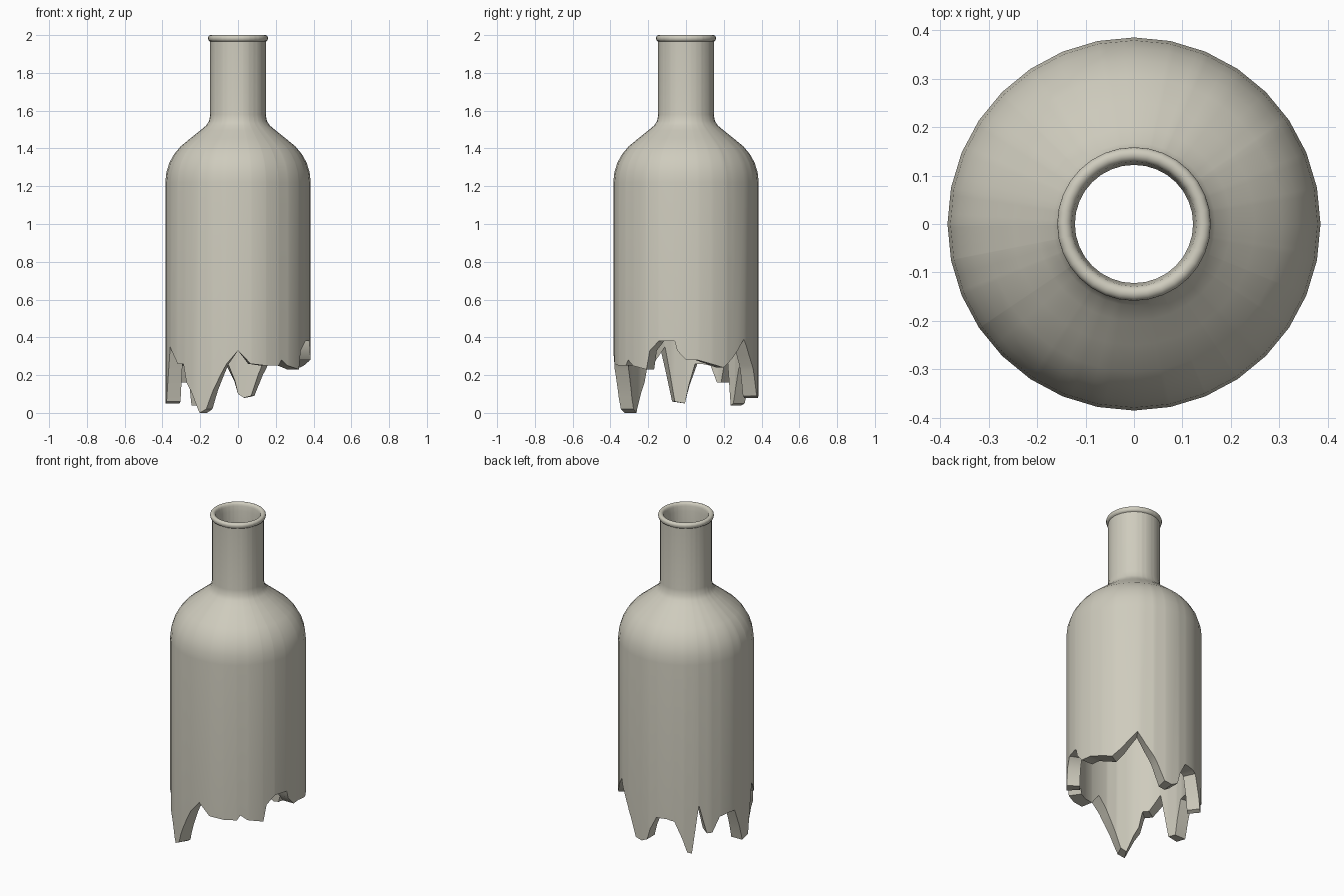
import bpy, bmesh, math

if "Cube" in bpy.data.objects:
    bpy.data.objects.remove(bpy.data.objects["Cube"])

SIDES = 32
STEP = 360 / SIDES

# broken lower edge: angle in degrees (0 = +x, 270 = front) and height
BREAK = [(0, .28), (9, .28), (20, .26), (31, .24), (35, .26), (40, .29), (53, .39), (60, .31),
         (66, .25), (70, .20), (77, .09), (84, .08), (90, .10), (93, .17), (99, .25), (108, .25),
         (115, .24), (122, .13), (126, .05), (130, .04), (136, .34), (139, .26),
         (143, .16), (148, .16), (155, .25), (165, .26), (171, .26), (177, .15), (181, .05),
         (191, .06), (196, .21), (201, .35), (208, .30), (214, .26), (221, .26),
         (225, .16), (230, .11), (238, .0), (244, .02), (250, .12), (256, .20),
         (261, .26), (270, .33), (280, .26), (293, .25), (304, .25), (307, .28),
         (313, .25), (327, .23), (330, .33), (338, .38), (351, .38), (353, .33), (360, .28)]

# profile from outer wall up over the lip and down the inner wall
OUTER = [(.385, 1.22), (.379, 1.275), (.363, 1.325), (.338, 1.37), (.305, 1.41),
         (.25, 1.455), (.20, 1.495), (.168, 1.522), (.153, 1.545), (.147, 1.58), (.147, 1.966)]
LIP = [(.154, 1.97), (.1575, 1.977), (.1585, 1.985), (.157, 1.992), (.153, 1.997), (.147, 2.0),
       (.14, 2.0), (.134, 1.997), (.129, 1.991), (.127, 1.98)]
INNER = [(.122, 1.95), (.122, 1.55), (.14, 1.50), (.21, 1.42), (.27, 1.345), (.303, 1.26), (.31, 1.2)]
PROFILE = [(.385, None)] + OUTER + LIP + INNER + [(.31, None)]


def edge_height(a):
    for (a0, z0), (a1, z1) in zip(BREAK, BREAK[1:]):
        if a0 <= a <= a1:
            return z0 + (z1 - z0) * (a - a0) / (a1 - a0)


def ring_point(r, a, z):
    # keep extra columns on the flat sides of the 32-gon
    k = math.cos(math.radians(STEP / 2)) / math.cos(math.radians(a % STEP - STEP / 2))
    t = math.radians(a)
    return (r * k * math.cos(t), r * k * math.sin(t), z)


# columns: every side corner plus every corner of the break
angles = sorted({i * STEP for i in range(SIDES)} | {float(a) for a, _ in BREAK if a < 360})

bm = bmesh.new()
cols = [[bm.verts.new(ring_point(r, a, edge_height(a) if z is None else z))
         for r, z in PROFILE] for a in angles]
n = len(PROFILE)
for i, c in enumerate(cols):
    d = cols[(i + 1) % len(cols)]
    for j in range(n):
        k = (j + 1) % n
        bm.faces.new((c[j], d[j], d[k], c[k]))
bmesh.ops.recalc_face_normals(bm, faces=bm.faces)

# broken bottle
me = bpy.data.meshes.new("broken_bottle")
bm.to_mesh(me)
bm.free()
bottle = bpy.data.objects.new("broken_bottle", me)
bpy.context.collection.objects.link(bottle)
glass = bpy.data.materials.new("pale grey glass")
glass.diffuse_color = (.62, .60, .51, 1)
glass.use_nodes = True
glass.node_tree.nodes["Principled BSDF"].inputs["Base Color"].default_value = glass.diffuse_color
me.materials.append(glass)

bpy.context.view_layer.objects.active = bottle
bottle.select_set(True)
bpy.ops.object.shade_smooth_by_angle(angle=math.radians(40))
